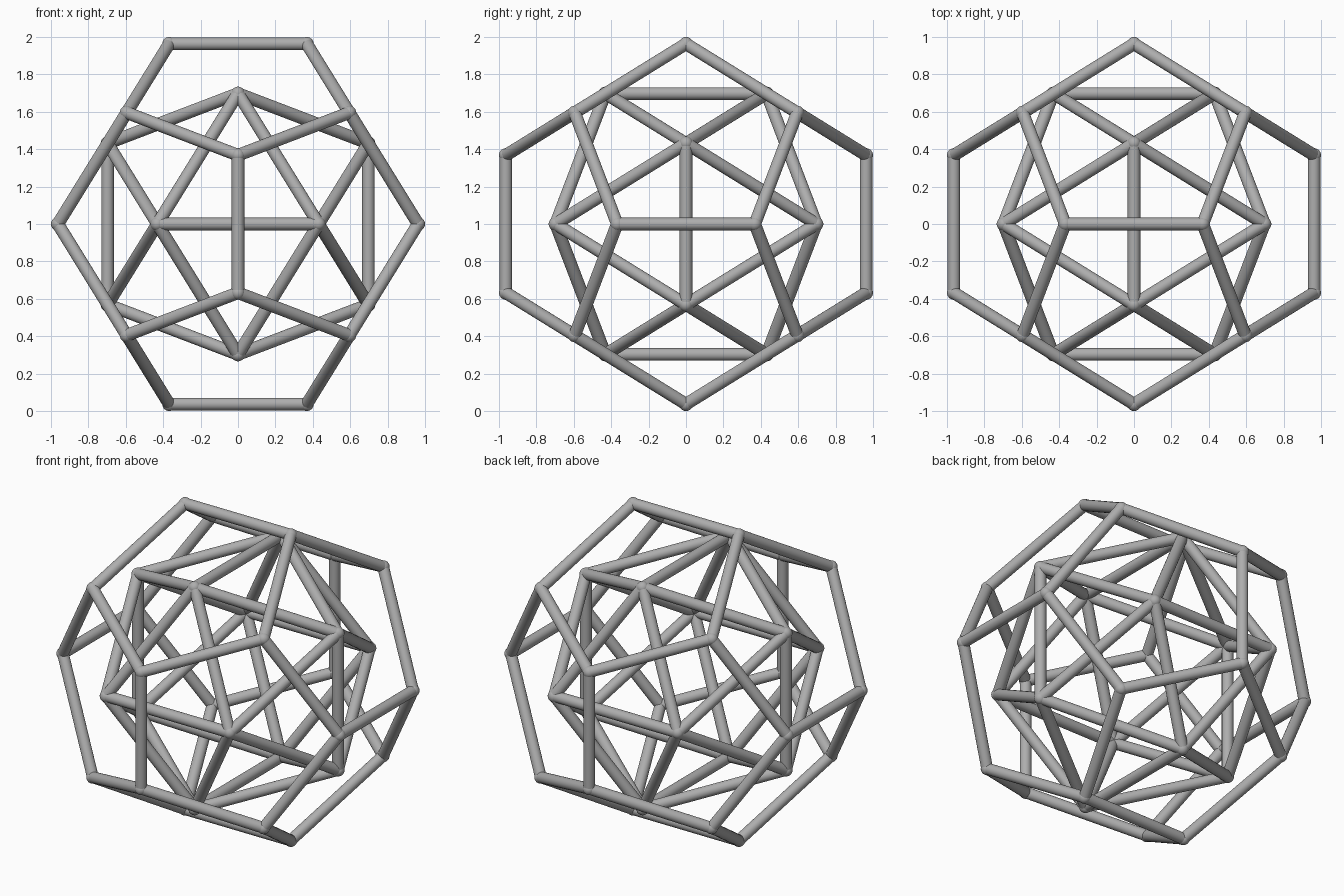
import bpy
import bmesh
from itertools import product, combinations
from mathutils import Matrix, Vector

if "Cube" in bpy.data.objects:
    bpy.data.objects.remove(bpy.data.objects["Cube"], do_unlink=True)

PHI = (1 + 5 ** 0.5) / 2
ROD_RADIUS = 0.0335
JOINT_RADIUS = 0.037
CENTRE = Vector((0, 0, 1))

# One grey for every part
grey = bpy.data.materials.new("grey")
grey.use_nodes = True
colour = (0.42, 0.42, 0.42, 1)
grey.diffuse_color = colour
grey.node_tree.nodes["Principled BSDF"].inputs["Base Color"].default_value = colour


def signed_cycles(x, y, z):
    """All sign choices and cyclic shifts of a coordinate triple."""
    points = set()
    for sx, sy, sz in product((-1, 1), repeat=3):
        p = (sx * x, sy * y, sz * z)
        points.update(tuple(v + 0.0 for v in p[i:] + p[:i]) for i in range(3))
    return [Vector(p) for p in sorted(points)]


def finish(bm, name):
    """Turn a bmesh into a smooth grey object."""
    for face in bm.faces:
        face.smooth = True
    mesh = bpy.data.meshes.new(name)
    bm.to_mesh(mesh)
    bm.free()
    mesh.materials.append(grey)
    obj = bpy.data.objects.new(name, mesh)
    obj.location = CENTRE
    bpy.context.collection.objects.link(obj)


def build_frame(name, corners):
    """Rods along the shortest corner distances, with a ball at each corner."""
    pairs = list(combinations(corners, 2))
    edge = min((a - b).length for a, b in pairs)
    rods = bmesh.new()
    for a, b in pairs:
        span = b - a
        if span.length < edge * 1.05:
            turn = span.to_track_quat("Z", "Y").to_matrix().to_4x4()
            bmesh.ops.create_cone(rods, cap_ends=False, segments=24,
                                  radius1=ROD_RADIUS, radius2=ROD_RADIUS,
                                  depth=span.length,
                                  matrix=Matrix.Translation((a + b) / 2) @ turn)
    finish(rods, name + "_rods")

    joints = bmesh.new()
    for p in corners:
        bmesh.ops.create_uvsphere(joints, u_segments=24, v_segments=12,
                                  radius=JOINT_RADIUS, matrix=Matrix.Translation(p))
    finish(joints, name + "_joints")


# Outer twelve-sided frame
c = (1 - JOINT_RADIUS) / PHI
build_frame("outer_dodecahedron",
            signed_cycles(c, c, c) + signed_cycles(c / PHI, 0, c * PHI))

# Inner twenty-sided frame, its corners at the outer face centres
a = 0.431
build_frame("inner_icosahedron", signed_cycles(0, a, a * PHI))
